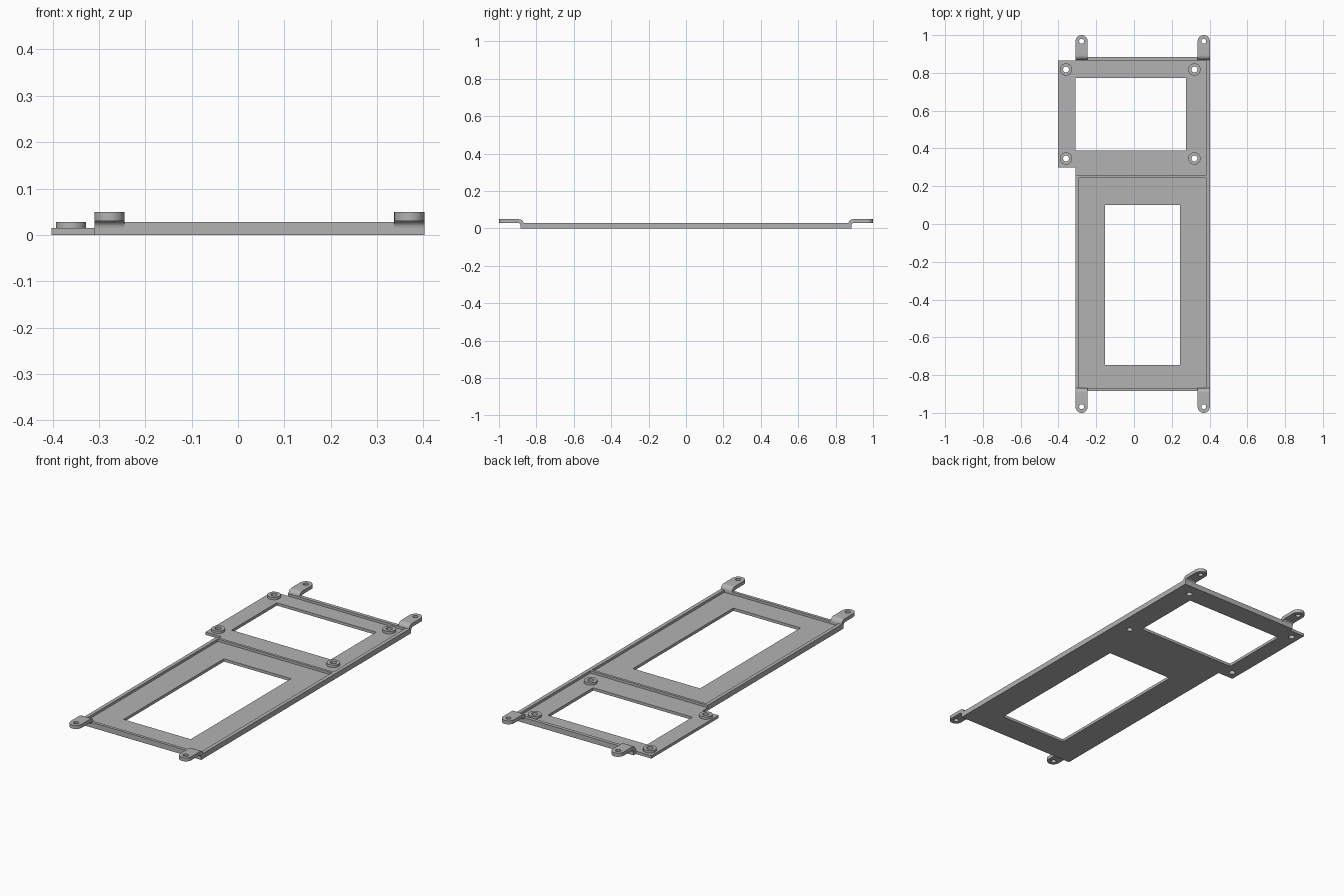
import bpy, bmesh, math

cube = bpy.data.objects.get("Cube")
if cube:
    bpy.data.objects.remove(cube, do_unlink=True)

grey = bpy.data.materials.new("satin grey")
grey.use_nodes = True
colour = (0.45, 0.45, 0.45, 1)
grey.diffuse_color = colour
grey.node_tree.nodes["Principled BSDF"].inputs["Base Color"].default_value = colour


def rect(x0, x1, y0, y1):
    return [(x0, y0), (x1, y0), (x1, y1), (x0, y1)]


def arc(cx, cy, r, a0=0, a1=360, n=32, closed=True):
    count = n if closed else n + 1
    angles = [math.radians(a0 + (a1 - a0) * i / n) for i in range(count)]
    return [(cx + r * math.cos(a), cy + r * math.sin(a)) for a in angles]


def sheet(name, loops, low, high, sideways=False):
    """Extrude an outline with holes; sideways reads the outline as (y, z)."""
    curve = bpy.data.curves.new(name, 'CURVE')
    curve.dimensions = '2D'
    curve.fill_mode = 'BOTH'
    curve.extrude = (high - low) / 2
    for loop in loops:
        spline = curve.splines.new('POLY')
        spline.points.add(len(loop) - 1)
        for point, (u, v) in zip(spline.points, loop):
            point.co = (u, v, 0, 1)
        spline.use_cyclic_u = True
    temp = bpy.data.objects.new(name + " outline", curve)
    bpy.context.collection.objects.link(temp)
    bpy.context.view_layer.update()
    graph = bpy.context.evaluated_depsgraph_get()
    mesh = bpy.data.meshes.new_from_object(temp.evaluated_get(graph))
    bpy.data.objects.remove(temp, do_unlink=True)
    bm = bmesh.new()
    bm.from_mesh(mesh)
    bmesh.ops.remove_doubles(bm, verts=bm.verts, dist=1e-5)
    for v in bm.verts:
        u, w, t = v.co
        t += (low + high) / 2
        v.co = (t, u, w) if sideways else (u, w, t)
    bmesh.ops.recalc_face_normals(bm, faces=bm.faces)
    bm.to_mesh(mesh)
    bm.free()
    mesh.name = name
    mesh.materials.clear()
    mesh.materials.append(grey)
    obj = bpy.data.objects.new(name, mesh)
    bpy.context.collection.objects.link(obj)
    bpy.ops.object.select_all(action='DESELECT')
    obj.select_set(True)
    bpy.context.view_layer.objects.active = obj
    bpy.ops.object.shade_smooth_by_angle(angle=math.radians(35))
    return obj


FLOOR, RIM, TAB_LOW, TAB_TOP = 0.015, 0.028, 0.03, 0.049
LEFT, RIGHT, WING, END = -0.31, 0.402, -0.402, 0.885
posts = [(x, y) for x in (-0.36, 0.32) for y in (0.347, 0.818)]

# Floor with side wing, two windows and screw holes
outline = [(LEFT, -END), (RIGHT, -END), (RIGHT, END), (LEFT, END),
           (LEFT, 0.866), (WING, 0.866), (WING, 0.3), (LEFT, 0.3)]
windows = [rect(-0.311, 0.275, 0.39, 0.772), rect(-0.153, 0.243, -0.746, 0.1)]
holes = [arc(x, y, 0.0155) for x, y in posts]
sheet("floor_plate", [outline] + windows + holes, 0, FLOOR)

# Raised rim: closed around the long bay, open on the wing side
rim = [(LEFT, -END), (RIGHT, -END), (RIGHT, END), (LEFT, END),
       (LEFT, 0.866), (0.382, 0.866), (0.382, 0.26), (LEFT, 0.26)]
sheet("raised_rim", [rim, rect(-0.291, 0.382, -0.869, 0.246)], FLOOR, RIM)

# Screw bosses
for i, (x, y) in enumerate(posts):
    sheet(f"screw_boss_{i + 1}", [arc(x, y, 0.0325), arc(x, y, 0.0155)], FLOOR, RIM)

# Mounting tabs: a curved step up, then a round-ended ear with a hole
half = 0.0325
for end, s in (("front", -1), ("back", 1)):
    for side, x in (("right", LEFT + half), ("left", RIGHT - half)):
        step = ([(0.868, FLOOR)] + arc(0.893, 0.024, 0.025, 180, 90, 8, False)
                + [(0.92, TAB_TOP), (0.92, TAB_LOW)]
                + arc(0.9, 0.015, 0.015, 90, 180, 8, False))
        sheet(f"{end}_{side}_tab_step", [[(s * y, z) for y, z in step]],
              x - half, x + half, sideways=True)
        ear = [(x - half, 0.92), (x + half, 0.92)] + arc(x, 1 - half, half, 0, 180, 16, False)
        hole = arc(x, 1 - half, 0.013, n=24)
        sheet(f"{end}_{side}_tab_ear", [[(u, s * v) for u, v in loop] for loop in (ear, hole)],
              TAB_LOW, TAB_TOP)
